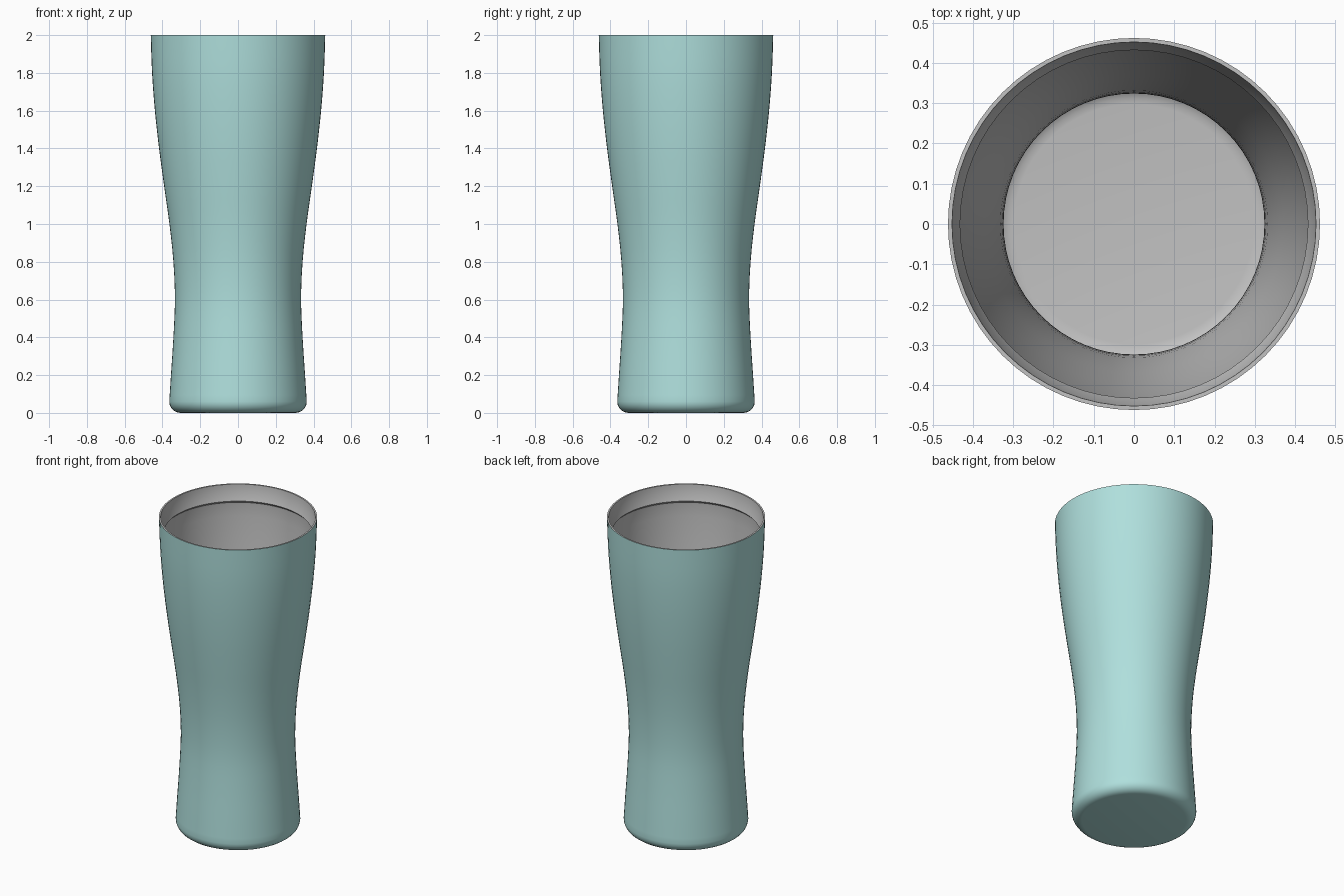
import bpy, bmesh, math

if "Cube" in bpy.data.objects:
    bpy.data.objects.remove(bpy.data.objects["Cube"])

SIDES = 64


def material(name, rgb):
    m = bpy.data.materials.new(name)
    m.diffuse_color = (*rgb, 1)
    m.use_nodes = True
    m.node_tree.nodes["Principled BSDF"].inputs["Base Color"].default_value = m.diffuse_color
    return m


def smooth_curve(pts, steps=3):
    """Catmull-Rom curve through the (radius, height) points."""
    p = [pts[0]] + pts + [pts[-1]]
    out = []
    for a, b, c, d in zip(p, p[1:], p[2:], p[3:]):
        for s in range(steps):
            t = s / steps
            out.append(tuple(0.5 * (2 * b[k] + (c[k] - a[k]) * t
                             + (2 * a[k] - 5 * b[k] + 4 * c[k] - d[k]) * t * t
                             + (3 * b[k] - a[k] - 3 * c[k] + d[k]) * t ** 3) for k in (0, 1)))
    return out + [pts[-1]]


def corner(r, z, radius, n=6):
    """Rounded bottom corner, from the flat base up to the wall."""
    return [(r - radius + radius * math.sin(i / n * math.pi / 2),
             z + radius - radius * math.cos(i / n * math.pi / 2)) for i in range(n + 1)]


def lathe(name, profile, mat, cap_first):
    """Turn a profile around z; close its first or last ring with a disc."""
    bm = bmesh.new()
    rings = [[bm.verts.new((r * math.cos(2 * math.pi * j / SIDES),
                            r * math.sin(2 * math.pi * j / SIDES), z))
              for j in range(SIDES)] for r, z in profile]
    for a, b in zip(rings, rings[1:]):
        for j in range(SIDES):
            k = (j + 1) % SIDES
            bm.faces.new((a[j], a[k], b[k], b[j]))
    bm.faces.new(rings[0][::-1] if cap_first else rings[-1])
    mesh = bpy.data.meshes.new(name)
    bm.to_mesh(mesh)
    bm.free()
    mesh.materials.append(mat)
    ob = bpy.data.objects.new(name, mesh)
    bpy.context.collection.objects.link(ob)
    bpy.ops.object.select_all(action='DESELECT')
    bpy.context.view_layer.objects.active = ob
    ob.select_set(True)
    bpy.ops.object.shade_smooth_by_angle(angle=math.radians(30))
    return ob


teal = material("teal_coating", (0.43, 0.74, 0.72))
steel = material("brushed_steel", (0.54, 0.54, 0.54))

# Waisted wall shared by the coating and the liner
wall = smooth_curve([(0.364, 0.06), (0.355, 0.2), (0.342, 0.4), (0.334, 0.6),
                     (0.342, 0.8), (0.363, 1.0), (0.391, 1.2), (0.418, 1.4),
                     (0.440, 1.6), (0.455, 1.8), (0.462, 2.0)])

# Outer coating with rounded base
lathe("outer_body", corner(0.364, 0.0, 0.06)[:-1] + wall, teal, True)

# Steel rim, stepped lip, inner wall and floor
inner = [(r - 0.01, z) for r, z in wall if 0.08 < z < 1.88]
lip = [(0.462, 2.0), (0.452, 2.0), (0.449, 1.95), (0.432, 1.90), (0.447, 1.885)]
lathe("inner_liner", lip + inner[::-1] + corner(0.353, 0.012, 0.055)[::-1], steel, False)
